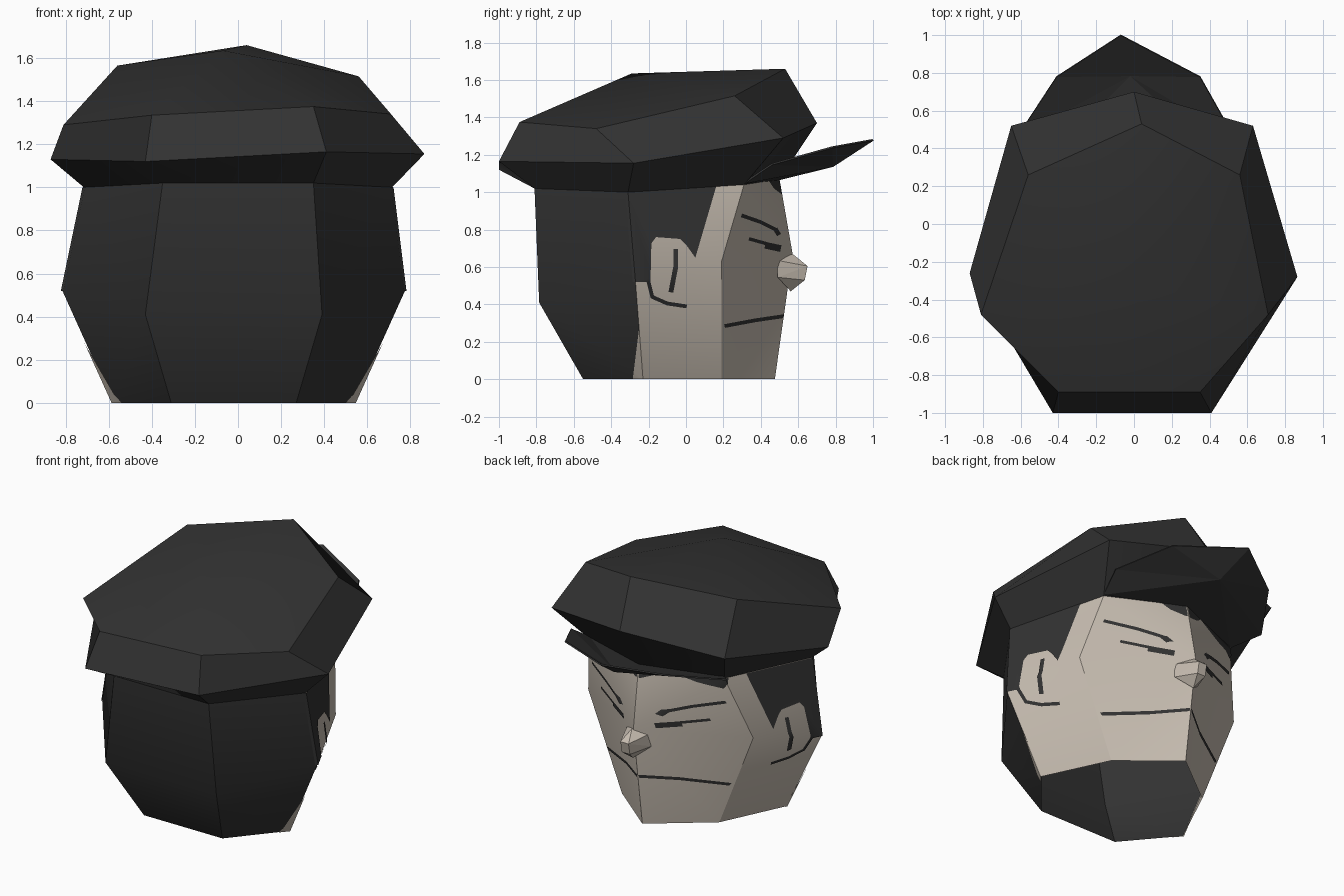
import bpy, bmesh, math
from mathutils import Vector

if "Cube" in bpy.data.objects:
    bpy.data.objects.remove(bpy.data.objects["Cube"])


def material(name, rgb):
    m = bpy.data.materials.new(name)
    m.diffuse_color = (*rgb, 1)
    m.use_nodes = True
    m.node_tree.nodes["Principled BSDF"].inputs["Base Color"].default_value = m.diffuse_color
    return m


CHARCOAL = material("charcoal", (0.032, 0.032, 0.032))
SKIN = material("warm skin", (0.56, 0.50, 0.43))


def finish(name, bm, *mats, smooth=None):
    me = bpy.data.meshes.new(name)
    bm.to_mesh(me)
    ob = bpy.data.objects.new(name, me)
    bpy.context.collection.objects.link(ob)
    for m in mats:
        me.materials.append(m)
    if smooth:
        me.shade_smooth()
        me.set_sharp_from_angle(angle=math.radians(smooth))
    return ob


def loft(rings, apex=None):
    """Skin a stack of rings into an open shell, pointed above if an apex is given."""
    bm = bmesh.new()
    rows = [[bm.verts.new(p) for p in r] for r in rings]
    n = len(rows[0])
    for lo, hi in zip(rows, rows[1:]):
        for i in range(n):
            j = (i + 1) % n
            bm.faces.new((lo[i], lo[j], hi[j], hi[i]))
    if apex:
        tip = bm.verts.new(apex)
        for i in range(n):
            bm.faces.new((rows[-1][i], rows[-1][(i + 1) % n], tip))
    bm.normal_update()
    return bm


def ring(cx, back, side, cheek, front):
    """Seven-sided ring mirrored about cx."""
    right = [back, side, cheek]
    return ([(cx + x, y, z) for x, y, z in right] + [front] +
            [(cx - x, y, z) for x, y, z in right[::-1]])


# Head: open shell of three seven-sided rings, hair behind, skin in front
top_ring = ring(0, (.35, -.81, 1.02), (.715, -.31, 1.0), (.50, .31, 1.04), (0, .50, 1.07))
head = loft([
    ring(-.02, (.29, -.55, 0), (.56, -.23, 0), (.36, .19, 0), (-.01, .475, 0)),
    ring(-.02, (.41, -.785, .41), (.795, -.27, .52), (.61, .19, .63), (-.01, .57, .67)),
    top_ring])
for f in head.faces:
    f.smooth = True
    f.material_index = 1 if f.calc_center_median().y > -.15 else 0
for e in head.edges:  # upright edges stay sharp
    e.smooth = abs(e.verts[0].co.z - e.verts[1].co.z) < .2
bmesh.ops.triangulate(head, faces=head.faces)
finish("head", head, CHARCOAL, SKIN)


def decal(bm_out, poly, s):
    """Cut a convex (y, z) outline from the head's side s and lift it slightly."""
    bm = head.copy()
    bmesh.ops.delete(bm, geom=[f for f in bm.faces if f.normal.x * s < .2], context='FACES')
    mid = Vector((0, sum(p[0] for p in poly) / len(poly), sum(p[1] for p in poly) / len(poly)))
    for a, b in zip(poly, poly[1:] + poly[:1]):
        co = Vector((0, *a))
        no = Vector((0, b[1] - a[1], a[0] - b[0]))
        if no.dot(mid - co) > 0:
            no = -no
        bmesh.ops.bisect_plane(bm, geom=bm.verts[:] + bm.edges[:] + bm.faces[:],
                               plane_co=co, plane_no=no, clear_outer=True)
    for f in bm.faces:
        bm_out.faces.new([bm_out.verts.new(v.co + Vector((s * .007, 0, 0))) for v in f.verts])
    bm.free()


def decals(name, polys, s, mat):
    bm = bmesh.new()
    for p in polys:
        decal(bm, p, s)
    bmesh.ops.remove_doubles(bm, verts=bm.verts, dist=.0005)
    finish(name, bm, mat, smooth=34)


def strokes(path, w):
    """Convex quads following a polyline."""
    out = []
    for a, b in zip(path, path[1:]):
        a, b = Vector(a), Vector(b)
        d = (b - a).normalized()
        n = Vector((-d.y, d.x)) * w
        a, b = a - d * w * .4, b + d * w * .4
        out.append([tuple(p) for p in (a + n, a - n, b - n, b + n)])
    return out


# Hair in front of the ears, fringe under the visor, inked features
hairline = [[(-.285, .52), (-.19, .52), (-.185, .73), (-.2, 1.06), (-.33, 1.06)],
            [(-.19, .72), (-.16, .76), (-.2, 1.06)],
            [(-.16, .76), (-.03, .75), (.15, 1.06), (-.2, 1.06)],
            [(-.03, .75), (.0, .72), (.15, 1.06)],
            [(0, .72), (.05, .65), (.17, 1.06), (.14, 1.06)],
            [(.43, 1.08), (.47, 1.02), (.51, .99), (.56, 1.0), (.56, 1.08)]]
fringe = [[(.28, 1.06), (.31, .97), (.38, 1.0), (.47, 1.08)]]
lines = (strokes([(.30, .875), (.40, .84), (.48, .80)], .010) +
         strokes([(.48, .80), (.495, .775)], .012) +
         strokes([(.34, .75), (.43, .725)], .009) +
         strokes([(.43, .715), (.50, .70)], .018) +
         strokes([(.21, .285), (.37, .315), (.54, .34)], .010) +
         strokes([(-.055, .69), (-.055, .60), (-.08, .47)], .013) +
         strokes([(-.20, .52), (-.18, .44), (-.10, .405), (0, .39)], .010))
for side, s in (("right", 1), ("left", -1)):
    decals(side + "_hairline", hairline + (fringe if s < 0 else []), s, CHARCOAL)
    decals(side + "_face_lines", lines, s, CHARCOAL)
    decals(side + "_jaw_corner", [[(-.285, 0), (-.22, 0), (-.25, .28)]], s, SKIN)

# Nose: small faceted wedge
nose = bmesh.new()
for p in [(0, .57, .67), (0, .56, .47)] + [
        (s * x, y, z) for s in (1, -1) for x, y, z in
        ((.09, .49, .635), (.09, .49, .545), (.03, .65, .605), (.03, .635, .53))]:
    nose.verts.new(p)
bmesh.ops.convex_hull(nose, input=nose.verts)
finish("nose", nose, SKIN)

# Cap: flared band and a slanted, slightly lopsided crown
band = [(.41, -1, 1.165), (.865, -.28, 1.155), (.63, .52, 1.29), (0, .70, 1.37),
        (-.65, .52, 1.29), (-.87, -.26, 1.13), (-.43, -1, 1.12)]
crown = [(.35, -.89, 1.375), (.71, -.48, 1.34), (.56, .26, 1.515), (.04, .53, 1.66),
         (-.56, .26, 1.565), (-.81, -.48, 1.29), (-.40, -.89, 1.335)]
finish("cap", loft([top_ring, band, crown], (-.07, -.29, 1.635)), CHARCOAL, smooth=35)

# Visor: thin upturned sheet, dipped along the middle
bm = bmesh.new()
right = [bm.verts.new(p) for p in ((.50, .31, 1.05), (.53, .46, 1.15), (.35, .78, 1.24))]
left = [bm.verts.new(p) for p in ((-.50, .31, 1.05), (-.62, .46, 1.12), (-.41, .78, 1.215))]
root, tip = bm.verts.new((0, .50, 1.07)), bm.verts.new((-.07, 1, 1.28))
dip = bm.verts.new((-.02, .785, 1.14))
for edge in (right, left):
    loop = [root] + edge + [tip]
    for a, b in zip(loop, loop[1:]):
        bm.faces.new((dip, a, b))
bmesh.ops.recalc_face_normals(bm, faces=bm.faces)
visor = finish("visor", bm, CHARCOAL)
solid = visor.modifiers.new("thickness", 'SOLIDIFY')
solid.thickness = .01
solid.offset = 0
